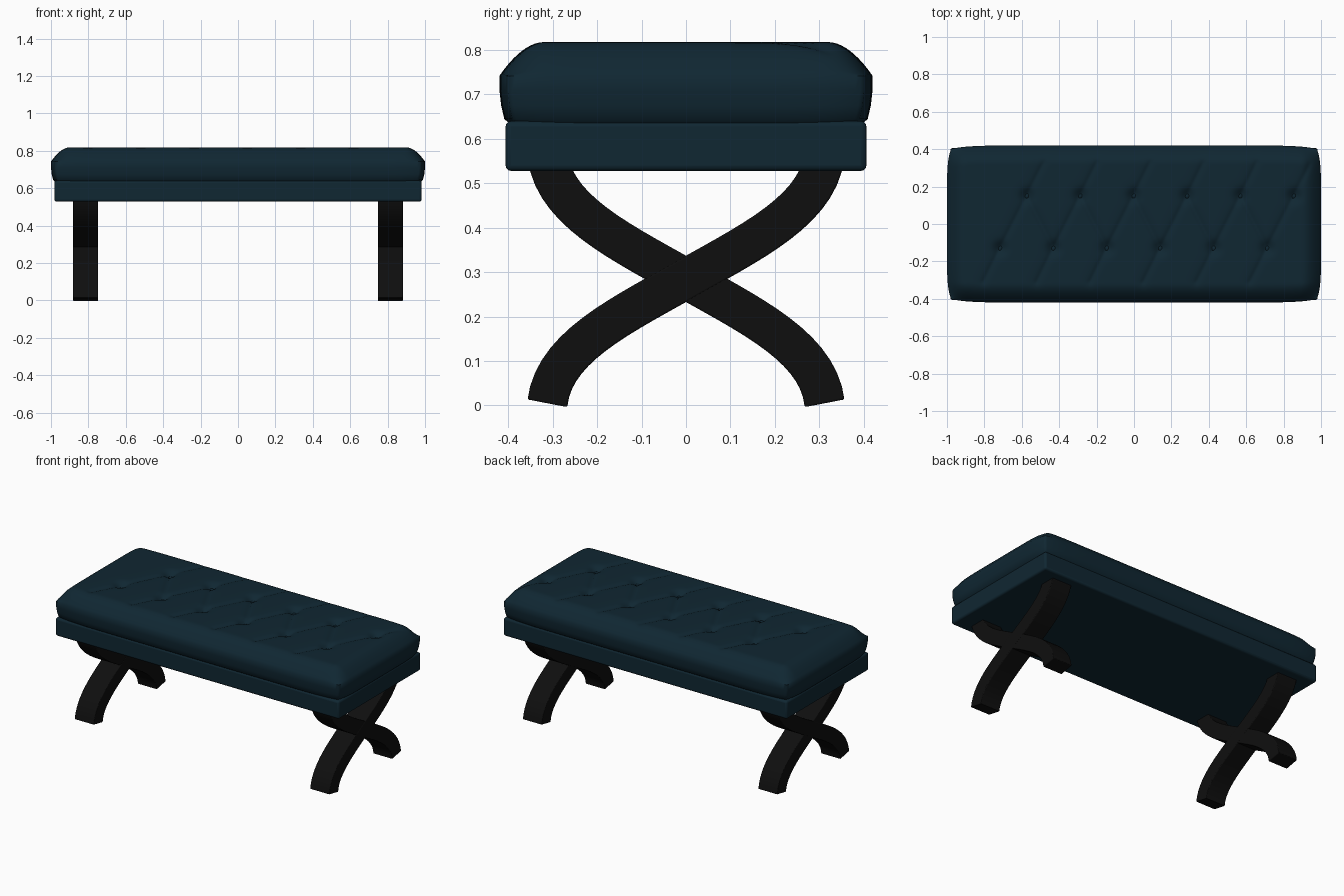
import bpy, bmesh, math
from mathutils import Vector

if "Cube" in bpy.data.objects:
    bpy.data.objects.remove(bpy.data.objects["Cube"])


def material(name, rgb):
    m = bpy.data.materials.new(name)
    m.diffuse_color = (*rgb, 1)
    m.use_nodes = True
    m.node_tree.nodes["Principled BSDF"].inputs["Base Color"].default_value = m.diffuse_color
    return m


TEAL = material("dark teal fabric", (0.0050, 0.0200, 0.0320))
BLACK = material("black wood", (0.0046, 0.0046, 0.0046))


def add_object(name, bm, mat, bevel=0.0, angle=35):
    bmesh.ops.recalc_face_normals(bm, faces=bm.faces)
    me = bpy.data.meshes.new(name)
    bm.to_mesh(me)
    bm.free()
    me.materials.append(mat)
    ob = bpy.data.objects.new(name, me)
    bpy.context.collection.objects.link(ob)
    if bevel:
        mod = ob.modifiers.new("soft edges", "BEVEL")
        mod.width, mod.segments = bevel, 3
        mod.angle_limit = math.radians(40)
    bpy.ops.object.select_all(action="DESELECT")
    bpy.context.view_layer.objects.active = ob
    ob.select_set(True)
    bpy.ops.object.shade_smooth_by_angle(angle=math.radians(angle))
    return ob


# Upholstered seat base
bm = bmesh.new()
bmesh.ops.create_cube(bm, size=1)
for v in bm.verts:
    v.co = (v.co.x * 1.964, v.co.y * 0.812, 0.584 + v.co.z * 0.112)
add_object("seat_base", bm, TEAL, 0.012)

# Tufting layout: two staggered rows of buttons joined by diagonal folds
STEP = 0.2855
back_row = [Vector((-0.573 + i * STEP, 0.15)) for i in range(6)]
front_row = [Vector((-0.716 + i * STEP, -0.13)) for i in range(6)]
buttons = back_row + front_row
folds = [(a, b) for a in back_row for b in front_row if abs(a.x - b.x) < 0.16]
folds += [(b, b + Vector((0.09, 0.18))) for b in back_row]
folds += [(b, b + Vector((-0.09, -0.18))) for b in front_row]


def segment_distance(p, a, b):
    d = b - a
    t = max(0, min(1, (p - a).dot(d) / d.length_squared))
    return (p - a - d * t).length


def edge_rise(d):
    return 1 - (1 - min(d / 0.1, 1)) ** 1.9


def cushion_height(x, y):
    z = 0.742 + 0.076 * edge_rise(1 - abs(x)) * edge_rise(0.42 - abs(y))
    p = Vector((x, y))
    fade = edge_rise(1 - abs(x)) * edge_rise(0.42 - abs(y))
    near = min(segment_distance(p, a, b) for a, b in folds)
    hole = min((p - b).length for b in buttons)
    dent = 0.011 * math.exp(-near / 0.014) + 0.022 * math.exp(-(hole / 0.035) ** 2)
    return z - dent * fade


# Cushion: dimpled top grid, then side wall pulled down from its border
bm = bmesh.new()
bmesh.ops.create_grid(bm, x_segments=200, y_segments=84, size=1)
for v in bm.verts:
    x, y = v.co.x, v.co.y * 0.42
    z = cushion_height(x, y)
    v.co = (x * (1 - 0.022 * abs(y / 0.42) ** 7), y * (1 - 0.045 * abs(x) ** 12), z)
border = [e for e in bm.edges if e.is_boundary]
last = 0.0
for inset, z in [(0.0, 0.71), (0.004, 0.675), (0.011, 0.645), (0.026, 0.632)]:
    ret = bmesh.ops.extrude_edge_only(bm, edges=border)
    border = [g for g in ret["geom"] if isinstance(g, bmesh.types.BMEdge)]
    for v in {v for e in border for v in e.verts}:
        v.co.x *= 1 - (inset - last)
        v.co.y *= 1 - (inset - last) / 0.42
        v.co.z = z
    last = inset
add_object("tufted_cushion", bm, TEAL, angle=60)

# Buttons sunk into the dimples
bm = bmesh.new()
for b in buttons:
    ret = bmesh.ops.create_uvsphere(bm, u_segments=16, v_segments=8, radius=0.015)
    for v in ret["verts"]:
        v.co = (v.co.x + b.x, v.co.y + b.y, v.co.z * 0.5 + 0.786)
add_object("tuft_buttons", bm, TEAL)


# Crossed legs: one S-curve swept as a flat bar, mirrored to make each X
def leg_path(n=14):
    p = [Vector(c) for c in ((-0.312, 0.005), (-0.298, 0.13), (-0.15, 0.2), (0, 0.285))]
    half = []
    for i in range(n + 1):
        t = i / n
        half.append(p[0] * (1 - t) ** 3 + p[1] * 3 * t * (1 - t) ** 2
                    + p[2] * 3 * t * t * (1 - t) + p[3] * t ** 3)
    return half + [Vector((-q.x, 0.57 - q.y)) for q in reversed(half[:-1])]


def leg(name, x, side, width):
    bm = bmesh.new()
    path = leg_path()
    rings = []
    for i, q in enumerate(path):
        d = (path[min(i + 1, len(path) - 1)] - path[max(i - 1, 0)]).normalized()
        n = Vector((-d.y, d.x)) * 0.0455
        rings.append([bm.verts.new((x + sx * width / 2, side * (q.x + s * n.x), q.y + s * n.y))
                      for sx, s in ((-1, -1), (1, -1), (1, 1), (-1, 1))])
    for a, b in zip(rings, rings[1:]):
        for k in range(4):
            bm.faces.new((a[k], a[(k + 1) % 4], b[(k + 1) % 4], b[k]))
    bm.faces.new(rings[0])
    bm.faces.new(rings[-1])
    add_object(name, bm, BLACK, 0.004)


for label, x in (("left", -0.815), ("right", 0.815)):
    leg(label + "_leg_rising_back", x, 1, 0.134)
    leg(label + "_leg_rising_front", x, -1, 0.132)
